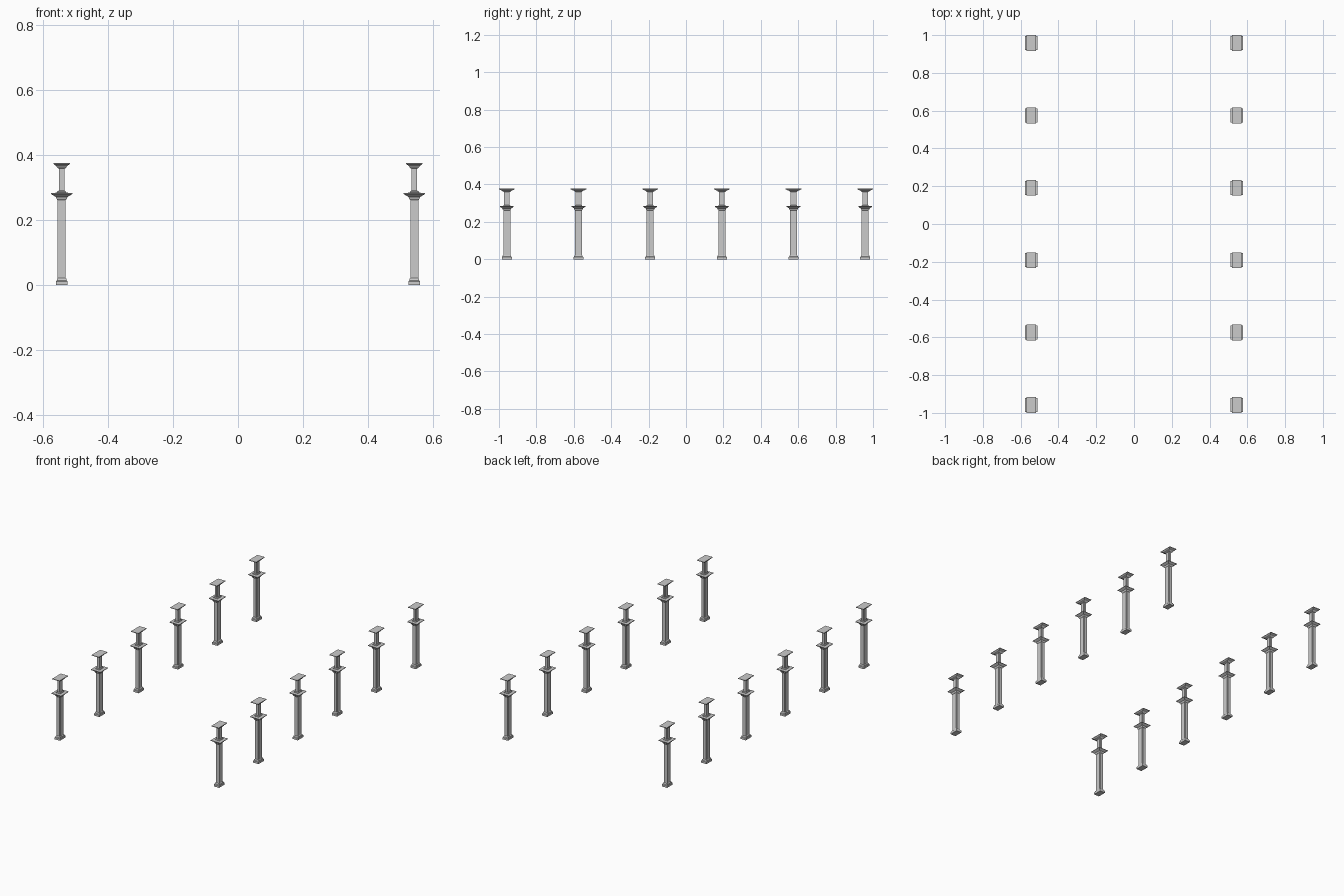
import bpy, bmesh

if "Cube" in bpy.data.objects:
    bpy.data.objects.remove(bpy.data.objects["Cube"])


def rectangle(hx, hy):
    return [(-hx, -hy), (hx, -hy), (hx, hy), (-hx, hy)]


def notched(hx, hy, n=0.003):
    # rectangle with a small square rebate at each corner
    pts = []
    for sx, sy in ((-1, -1), (1, -1), (1, 1), (-1, 1)):
        corner = [(sx * hx, sy * (hy - n)), (sx * (hx - n), sy * (hy - n)),
                  (sx * (hx - n), sy * hy)]
        pts += corner if sx * sy > 0 else corner[::-1]
    return pts


def loft(name, profile, section):
    # stack of closed sections, each given as (half x, half y, z)
    bm = bmesh.new()
    rings = [[bm.verts.new((x, y, z)) for x, y in section(hx, hy)]
             for hx, hy, z in profile]
    n = len(rings[0])
    for a, b in zip(rings, rings[1:]):
        for i in range(n):
            j = (i + 1) % n
            bm.faces.new((a[i], a[j], b[j], b[i]))
    bm.faces.new(rings[0][::-1])
    bm.faces.new(rings[-1])
    bmesh.ops.recalc_face_normals(bm, faces=bm.faces)
    mesh = bpy.data.meshes.new(name)
    bm.to_mesh(mesh)
    bm.free()
    return mesh


parts = [
    # plinth with a stepped moulding
    loft("base", [(0.018, 0.027, 0), (0.018, 0.027, 0.012),
                  (0.015, 0.023, 0.015), (0.015, 0.022, 0.019),
                  (0.013, 0.019, 0.022)], rectangle),
    # lower shaft
    loft("lower_shaft", [(0.0125, 0.0185, 0.02), (0.0125, 0.0185, 0.268)], notched),
    # flared ledge
    loft("ledge", [(0.013, 0.019, 0.262), (0.016, 0.022, 0.266),
                   (0.018, 0.024, 0.272), (0.025, 0.030, 0.276),
                   (0.033, 0.037, 0.281), (0.033, 0.037, 0.284),
                   (0.014, 0.019, 0.285), (0.014, 0.019, 0.288),
                   (0.010, 0.016, 0.291)], rectangle),
    # upper shaft
    loft("upper_shaft", [(0.009, 0.015, 0.288), (0.009, 0.015, 0.364)], notched),
    # top cap
    loft("cap", [(0.010, 0.016, 0.359), (0.015, 0.022, 0.363),
                 (0.016, 0.025, 0.367), (0.021, 0.034, 0.370),
                 (0.025, 0.042, 0.374), (0.025, 0.042, 0.377)], rectangle),
]

# two rows of six columns
for side, x in (("left", -0.543), ("right", 0.543)):
    for row in range(6):
        y = (row - 2.5) * 0.3832
        for mesh in parts:
            obj = bpy.data.objects.new(f"{side}_column_{row + 1}_{mesh.name}", mesh)
            obj.location = (x, y, 0)
            bpy.context.collection.objects.link(obj)
